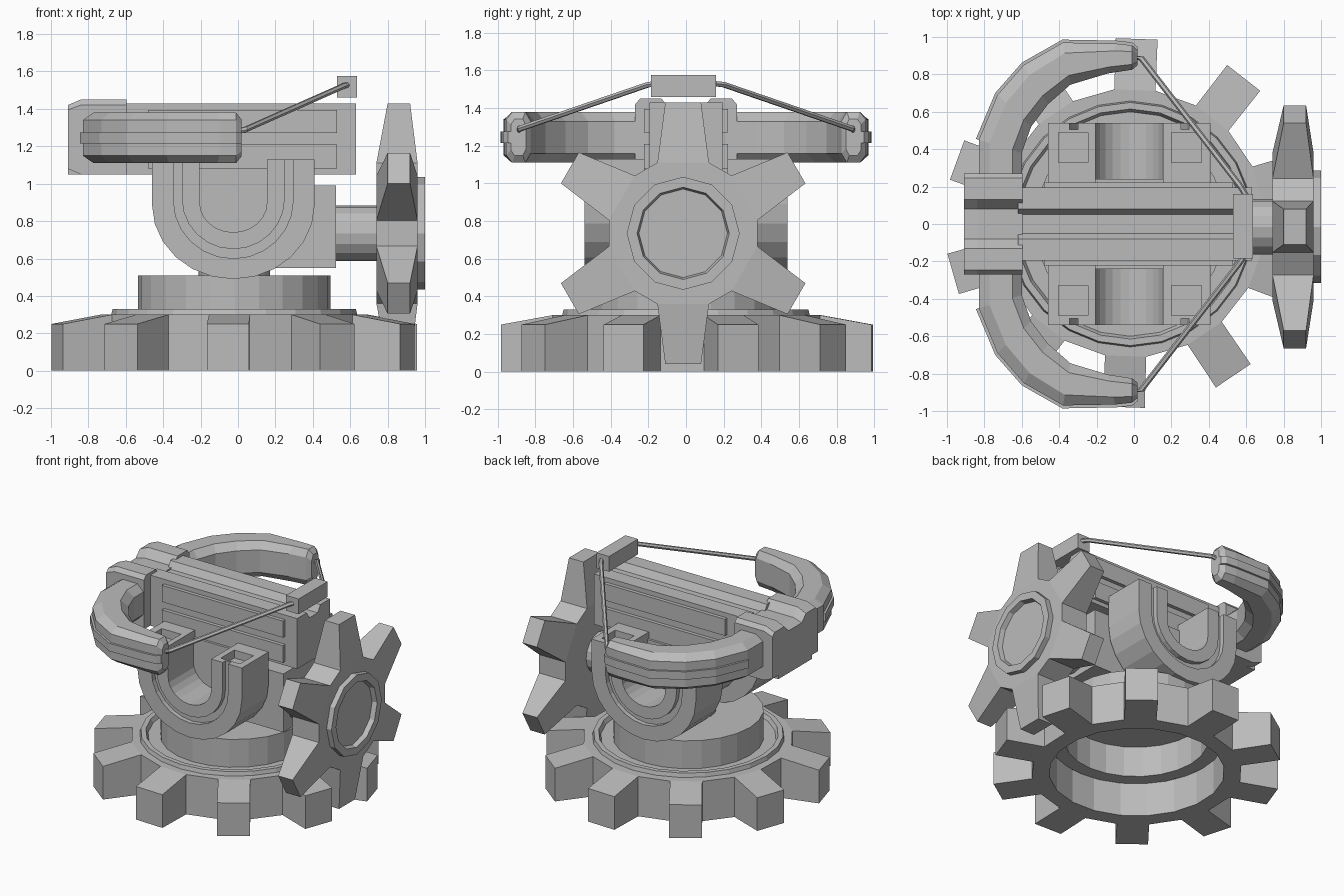
import bpy, bmesh, math
from math import sin, cos, pi, radians
from mathutils import Vector

if "Cube" in bpy.data.objects:
    bpy.data.objects.remove(bpy.data.objects["Cube"])

metal = bpy.data.materials.new("grey metal")
metal.diffuse_color = (0.5, 0.5, 0.5, 1)
metal.use_nodes = True
metal.node_tree.nodes["Principled BSDF"].inputs["Base Color"].default_value = metal.diffuse_color


def make(name, bm):
    bmesh.ops.remove_doubles(bm, verts=bm.verts[:], dist=1e-5)
    bmesh.ops.recalc_face_normals(bm, faces=bm.faces[:])
    mesh = bpy.data.meshes.new(name)
    bm.to_mesh(mesh)
    bm.free()
    mesh.materials.append(metal)
    ob = bpy.data.objects.new(name, mesh)
    bpy.context.collection.objects.link(ob)
    return ob


def loft(name, rings, caps=True, closed=False):
    """Skin a list of equal-length point rings."""
    bm = bmesh.new()
    vs = [[bm.verts.new(p) for p in r] for r in rings]
    n = len(vs[0])
    pairs = list(zip(vs, vs[1:])) + ([(vs[-1], vs[0])] if closed else [])
    for a, b in pairs:
        for i in range(n):
            j = (i + 1) % n
            bm.faces.new((a[i], a[j], b[j], b[i]))
    if caps and not closed:
        bm.faces.new(vs[0])
        bm.faces.new(vs[-1])
    return make(name, bm)


def place(axis, t, u, v):
    return {'x': (t, u, v), 'y': (u, t, v), 'z': (u, v, t)}[axis]


def prism(name, pts, a, b, axis):
    return loft(name, [[place(axis, t, u, v) for u, v in pts] for t in (a, b)])


def box(name, x0, x1, y0, y1, z0, z1):
    return prism(name, [(x0, y0), (x1, y0), (x1, y1), (x0, y1)], z0, z1, 'z')


def turned(name, profile, cu, cv, axis, n=24, closed=False):
    """Revolve (radius, height) points round an axis."""
    rings = [[place(axis, h, cu + r * cos(2 * pi * i / n), cv + r * sin(2 * pi * i / n))
              for i in range(n)] for r, h in profile]
    return loft(name, rings, True, closed)


def gear(name, n, start, root, half, tip, tipw, root_t, tip_t, cu, cv, axis, hole=0):
    """Toothed wheel; teeth taper from root_t to tip_t thickness."""
    bm = bmesh.new()

    def v(t, r, ang, off=0.0):
        return bm.verts.new(place(axis, t, cu + r * cos(ang) - off * sin(ang),
                                  cv + r * sin(ang) + off * cos(ang)))
    roots, holes = [[], []], [[], []]
    for k in range(n):
        a = radians(start + 360 * k / n)
        quads = []
        for s in (0, 1):
            p = [v(root_t[s], root, a - half), v(root_t[s], root, a + half)]
            q = [v(tip_t[s], tip, a, -tipw), v(tip_t[s], tip, a, tipw)]
            bm.faces.new((p[0], q[0], q[1], p[1]))
            roots[s] += p
            if hole:
                holes[s] += [v(root_t[s], hole, a - half), v(root_t[s], hole, a + half)]
            quads.append((p, q))
        (p, q), (P, Q) = quads
        bm.faces.new((q[0], q[1], Q[1], Q[0]))
        for i in (0, 1):
            bm.faces.new((p[i], q[i], Q[i], P[i]))
    m = 2 * n
    for i in range(m):
        j = (i + 1) % m
        if i % 2:
            bm.faces.new((roots[0][i], roots[0][j], roots[1][j], roots[1][i]))
        if hole:
            for s in (0, 1):
                bm.faces.new((roots[s][i], roots[s][j], holes[s][j], holes[s][i]))
            bm.faces.new((holes[0][i], holes[0][j], holes[1][j], holes[1][i]))
    if not hole:
        for s in (0, 1):
            bm.faces.new(roots[s])
    return make(name, bm)


CX = -0.02

# Base gear with hollow turntable
gear("base_gear", 10, 16, 0.72, radians(8.8), 0.985, 0.112,
     (0, 0.30), (0, 0.25), CX, 0.005, 'z', hole=0.60)
turned("turntable", [(0.001, 0.51), (0.515, 0.51), (0.515, 0.30), (0.60, 0.30), (0.615, 0.33),
                     (0.65, 0.33), (0.66, 0.29), (0.59, 0.25), (0.49, 0.25), (0.49, 0.48),
                     (0.001, 0.48)], CX, 0, 'z')
turned("neck", [(0.19, 0.50), (0.19, 0.60)], CX, 0, 'z')

# Side wheel, hub with recessed centre, axle and its housing
gear("side_wheel", 6, 30, 0.40, radians(20), 0.695, 0.095,
     (0.74, 0.96), (0.80, 0.92), -0.015, 0.735, 'x')
turned("wheel_hub", [(0.30, 0.95), (0.30, 1.0), (0.245, 1.0), (0.235, 0.965)],
       -0.015, 0.735, 'x', 12)
turned("axle", [(0.148, 0.50), (0.148, 0.76)], -0.015, 0.735, 'x', 16)
box("axle_housing", 0.20, 0.525, -0.21, 0.21, 0.55, 0.99)


# U-shaped cradle
def u_curve(hw, bottom, rz, top=1.13, n=12):
    zc = bottom + rz
    pts = [(CX - 0.005 - hw * cos(pi * i / n), zc - rz * sin(pi * i / n)) for i in range(n + 1)]
    return [(pts[0][0], top)] + pts + [(pts[-1][0], top)]


OUTER, GROOVE_OUT = u_curve(0.435, 0.49, 0.40), u_curve(0.32, 0.60, 0.31)
GROOVE_IN, INNER = u_curve(0.275, 0.65, 0.27), u_curve(0.18, 0.74, 0.16)

prism("cradle_core", u_curve(0.25, 0.58, 0.25, 1.08), -0.24, 0.24, 'y')
for s, side in ((-1, "front"), (1, "back")):
    slab = prism(side + "_cradle", OUTER + INNER[::-1], s * 0.22, s * 0.505, 'y')
    prism(side + "_cradle_outer_rim", OUTER + GROOVE_OUT[::-1], s * 0.505, s * 0.54, 'y')
    prism(side + "_cradle_inner_rim", GROOVE_IN + INNER[::-1], s * 0.505, s * 0.54, 'y')
    # Square sockets in the arm tops
    for x in (-0.325, 0.28):
        cutter = box("cutter", x - 0.08, x + 0.08, *sorted((s * 0.33, s * 0.49)), 1.07, 1.3)
        cutter.hide_render = True
        mod = slab.modifiers.new("socket", 'BOOLEAN')
        mod.operation, mod.solver, mod.object = 'DIFFERENCE', 'EXACT', cutter
        bpy.context.view_layer.objects.active = slab
        bpy.ops.object.modifier_apply(modifier=mod.name)
        bpy.data.objects.remove(cutter)

# Grooved rail with raised side strips
half = [(0.195, 1.05), (0.195, 1.43), (0.08, 1.43), (0.05, 1.38)]
prism("rail", half + [(-y, z) for y, z in half[::-1]], -0.62, 0.63, 'x')
for s in (-1, 1):
    for z0, z1 in ((1.08, 1.21), (1.27, 1.395)):
        box("rail_strip", -0.48, 0.53, *sorted((s * 0.19, s * 0.222)), z0, z1)

# Rear block with open channel and chamfered rear end
half = [(0.27, 1.05), (0.27, 1.42), (0.245, 1.45), (0.13, 1.45), (0.08, 1.39)]
section = half + [(-y, z) for y, z in half[::-1]]
rear = [(y, 1.25 + (z - 1.25) * 0.85) for y, z in section]
loft("rear_block", [[(x, y, z) for y, z in sec] for x, sec in
                    ((-0.91, rear), (-0.84, section), (-0.595, section))])
box("rear_block_plate", -0.91, -0.60, -0.20, 0.20, 1.05, 1.36)

# Curved bow limbs: matching outer and inner edge points
OUT = [(-0.83, 0.25), (-0.83, 0.45), (-0.73, 0.69), (-0.59, 0.85), (-0.38, 0.97),
       (-0.10, 0.965), (-0.01, 0.955), (0.02, 0.93)]
INN = [(-0.60, 0.25), (-0.60, 0.38), (-0.55, 0.52), (-0.46, 0.64), (-0.34, 0.745),
       (-0.14, 0.805), (-0.01, 0.825), (0.02, 0.85)]
LIMB = [(0, 1.16), (0, 1.33), (0.22, 1.38), (0.75, 1.38), (1, 1.34), (1, 1.15),
        (0.75, 1.11), (0.22, 1.11)]
for s, side in ((-1, "front"), (1, "back")):
    rings, ridge = [], []
    for k, (o, i) in enumerate(zip(OUT, INN)):
        o, i = Vector(o), Vector(i)
        shrink = 0.72 if k == len(OUT) - 1 else 1
        rings.append([(*(i.lerp(o, f) * 1), 1.245 + (z - 1.245) * shrink) for f, z in LIMB])
        d = (o - i).normalized()
        ridge.append([(*(o + d * e), z) for e, z in
                      ((-0.03, 1.215), (0.016, 1.215), (0.016, 1.275), (-0.03, 1.275))])
    flip = lambda rs: [[(x, s * y, z) for x, y, z in r] for r in rs]
    loft(side + "_bow_limb", flip(rings))
    loft(side + "_limb_ridge", flip(ridge[1:]))

    # Bowstring half
    path = [Vector((0.0, s * 0.89, 1.28)), Vector((0.04, s * 0.885, 1.29)),
            Vector((0.57, s * 0.20, 1.525)), Vector((0.60, s * 0.15, 1.53))]
    rot = (path[2] - path[1]).to_track_quat('Z', 'Y')
    loft(side + "_bowstring", [[p + rot @ Vector((0.016 * cos(a * pi / 3), 0.016 * sin(a * pi / 3), 0))
                                for a in range(6)] for p in path])

# Block holding the string
box("string_block", 0.53, 0.635, -0.185, 0.16, 1.46, 1.575)
